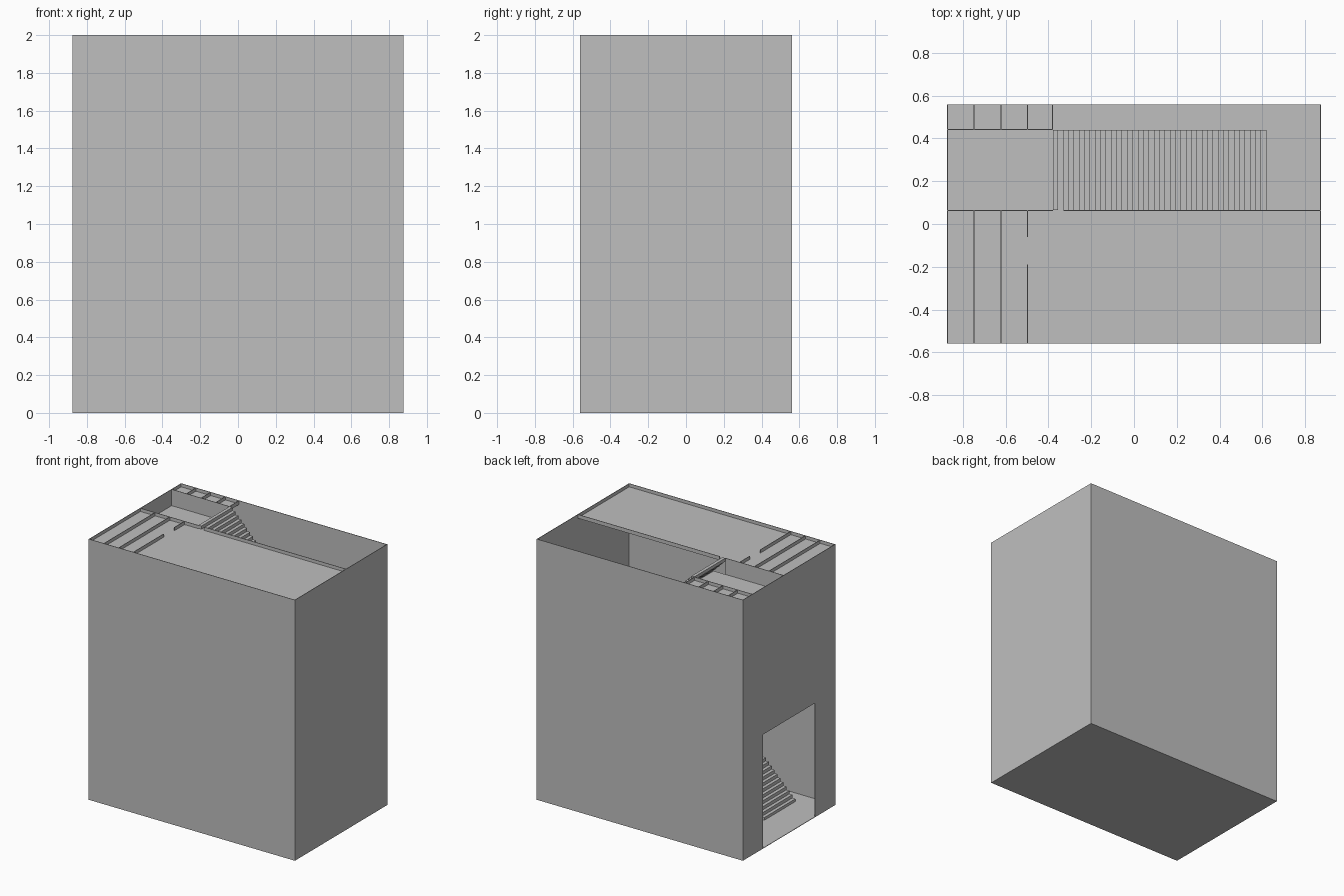
import bpy
import bmesh
from mathutils import Vector

cube = bpy.data.objects.get("Cube")
if cube:
    bpy.data.objects.remove(cube, do_unlink=True)

grey = bpy.data.materials.new("concrete_grey")
grey.use_nodes = True
color = (0.52, 0.52, 0.52, 1)
grey.diffuse_color = color
grey.node_tree.nodes["Principled BSDF"].inputs["Base Color"].default_value = color

X, Y, H = 0.875, 0.56, 2.0      # half width, half depth, height
T = 0.004                       # sheet thickness
STEP = 0.025                    # rise and run of one stair step
DECK = H - STEP                 # upper floor level
LANDING = H - 0.125             # sunken landing level
IN, OUT = 0.065, 0.44           # stair flight sides
TOP_X = -0.38                   # head of the upper flight


def make_boxes(name, boxes):
    """One object from boxes given as (x0, x1, y0, y1, z0, z1)."""
    bm = bmesh.new()
    for x0, x1, y0, y1, z0, z1 in boxes:
        lo, hi = Vector((x0, y0, z0)), Vector((x1, y1, z1))
        made = bmesh.ops.create_cube(bm, size=1)
        bmesh.ops.scale(bm, vec=hi - lo, verts=made["verts"])
        bmesh.ops.translate(bm, vec=(lo + hi) / 2, verts=made["verts"])
    mesh = bpy.data.meshes.new(name)
    bm.to_mesh(mesh)
    bm.free()
    mesh.materials.append(grey)
    obj = bpy.data.objects.new(name, mesh)
    bpy.context.collection.objects.link(obj)
    return obj


def floor(name, x0, x1, y0, y1, z):
    return make_boxes(name, [(x0, x1, y0, y1, z - T, z)])


# Outer shell, open at the top
make_boxes("front_wall", [(-X, X, -Y, -Y + T, 0, H)])
make_boxes("back_wall", [(-X, X, Y - T, Y, 0, H)])
make_boxes("left_wall", [(X - T, X, -Y, Y, 0, H)])
floor("ground_floor", -X, X, -Y, Y, T)

# Right wall with the entrance opening
door_y, door_z = 0.315, 0.875
make_boxes("right_wall", [
    (-X, -X + T, -Y, -door_y, 0, H),
    (-X, -X + T, door_y, Y, 0, H),
    (-X, -X + T, -door_y, door_y, door_z, H),
])

# Middle floor, open above the lower flight
floor("middle_floor_back", -X, X, IN, Y, 1)
floor("middle_floor_end", -TOP_X, X, -Y, IN, 1)

# Upper floors and the sunken landing
floor("upper_floor", -X, X, -Y, IN, DECK)
floor("upper_cells_floor", -X, TOP_X, OUT, Y, DECK)
floor("upper_landing", -X, TOP_X + 0.125, IN, OUT, LANDING)

# Low walls around the landing and the stairwell
make_boxes("landing_front_wall", [(-X, TOP_X, IN - T, IN, LANDING, H)])
make_boxes("landing_back_wall", [(-X, TOP_X, OUT, OUT + T, LANDING, H)])
make_boxes("stairwell_kerb", [(TOP_X + 2 * STEP, X, IN - T, IN, DECK, H)])

# Low partitions of the upper rooms, the third with a doorway
partitions = []
for x in (-0.75, -0.625, -0.5):
    spans = [(-Y, -0.19), (-0.06, IN)] if x == -0.5 else [(-Y, IN)]
    partitions += [(x, x + T, a, b, DECK, H) for a, b in spans]
make_boxes("room_partitions", partitions)
make_boxes("cell_partitions", [
    (x, x + T, OUT, Y, DECK, H) for x in (-0.75, -0.625, -0.5, TOP_X - T)])

# Two opposite flights of open block steps
upper, lower = [], []
for i in range(40):
    run = i * STEP
    upper.append((TOP_X + run, TOP_X + run + STEP, IN, OUT,
                  H - run - STEP, H - run))
    lower.append((-TOP_X - run - STEP, -TOP_X - run, -OUT, -IN,
                  1 - run - STEP, 1 - run))
make_boxes("upper_stairs", upper)
make_boxes("lower_stairs", lower)
